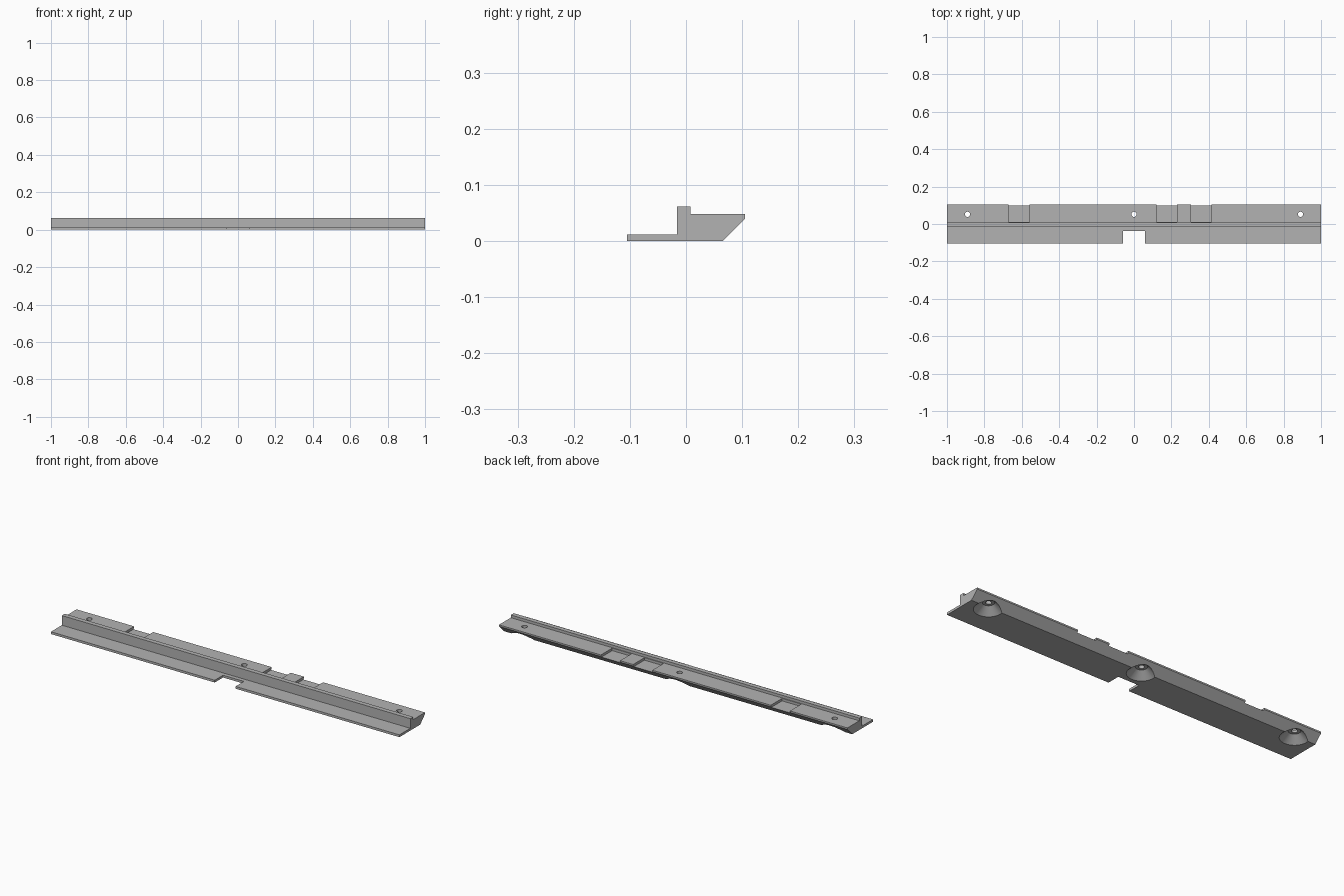
import bpy
import bmesh
from mathutils import Matrix

cube = bpy.data.objects.get("Cube")
if cube:
    bpy.data.objects.remove(cube, do_unlink=True)

# Single grey material
grey = bpy.data.materials.new("plain_grey")
grey.use_nodes = True
colour = (0.45, 0.45, 0.45, 1)
grey.diffuse_color = colour
grey.node_tree.nodes["Principled BSDF"].inputs["Base Color"].default_value = colour


def add_object(name, bm):
    bmesh.ops.recalc_face_normals(bm, faces=bm.faces)
    mesh = bpy.data.meshes.new(name)
    bm.to_mesh(mesh)
    bm.free()
    mesh.materials.append(grey)
    obj = bpy.data.objects.new(name, mesh)
    bpy.context.collection.objects.link(obj)
    return obj


def cut(target, name, bm):
    cutter = add_object(name, bm)
    cutter.hide_render = True
    cutter.hide_set(True)
    cutter.display_type = 'WIRE'
    mod = target.modifiers.new(name, 'BOOLEAN')
    mod.operation = 'DIFFERENCE'
    mod.solver = 'EXACT'
    mod.object = cutter
    return cutter


def box(x0, x1, y0, y1, z0, z1):
    bm = bmesh.new()
    bmesh.ops.create_cube(bm, size=1)
    for v in bm.verts:
        v.co.x = x1 if v.co.x > 0 else x0
        v.co.y = y1 if v.co.y > 0 else y0
        v.co.z = z1 if v.co.z > 0 else z0
    return bm


# Rail: cross-section with flange, upright rib and chamfered ledge, extruded along x
profile = [(-0.105, 0), (0.065, 0), (0.105, 0.04), (0.105, 0.048), (0.008, 0.048),
           (0.008, 0.062), (-0.016, 0.062), (-0.016, 0.012), (-0.105, 0.012)]
bm = bmesh.new()
section = bm.faces.new([bm.verts.new((-1, y, z)) for y, z in profile])
ends = bmesh.ops.extrude_face_region(bm, geom=[section])["geom"]
bmesh.ops.translate(bm, vec=(2, 0, 0),
                    verts=[g for g in ends if isinstance(g, bmesh.types.BMVert)])
rail = add_object("rail", bm)

# Gap in the front flange
cutters = [cut(rail, "flange_gap_cutter", box(-0.06, 0.06, -0.2, -0.037, -0.1, 0.1))]

# Shallow notches across the rear ledge
for x0, x1 in [(-0.67, -0.56), (0.12, 0.23), (0.305, 0.415)]:
    cutters.append(cut(rail, "ledge_notch_cutter", box(x0, x1, 0.012, 0.2, 0.035, 0.1)))

# Screw holes, countersunk from below: rings of (radius, height) spun round z
hole_profile = [(0, -0.01), (0.08, -0.01), (0.028, 0.034), (0.014, 0.034),
                (0.014, 0.1), (0, 0.1)]
for x in (-0.89, 0, 0.89):
    bm = bmesh.new()
    verts = [bm.verts.new((r, 0, z)) for r, z in hole_profile]
    edges = [bm.edges.new(pair) for pair in zip(verts, verts[1:])]
    bmesh.ops.spin(bm, geom=verts + edges, cent=(0, 0, 0), axis=(0, 0, 1),
                   angle=6.2831853, steps=40)
    bmesh.ops.remove_doubles(bm, verts=bm.verts, dist=0.0001)
    bmesh.ops.transform(bm, matrix=Matrix.Translation((x, 0.052, 0)), verts=bm.verts)
    cutters.append(cut(rail, "screw_hole_cutter", bm))

# Apply the cuts, then drop the cutters
bpy.context.view_layer.objects.active = rail
rail.select_set(True)
for mod in list(rail.modifiers):
    bpy.ops.object.modifier_apply(modifier=mod.name)
for cutter in cutters:
    bpy.data.objects.remove(cutter, do_unlink=True)
bpy.ops.object.shade_smooth_by_angle()
